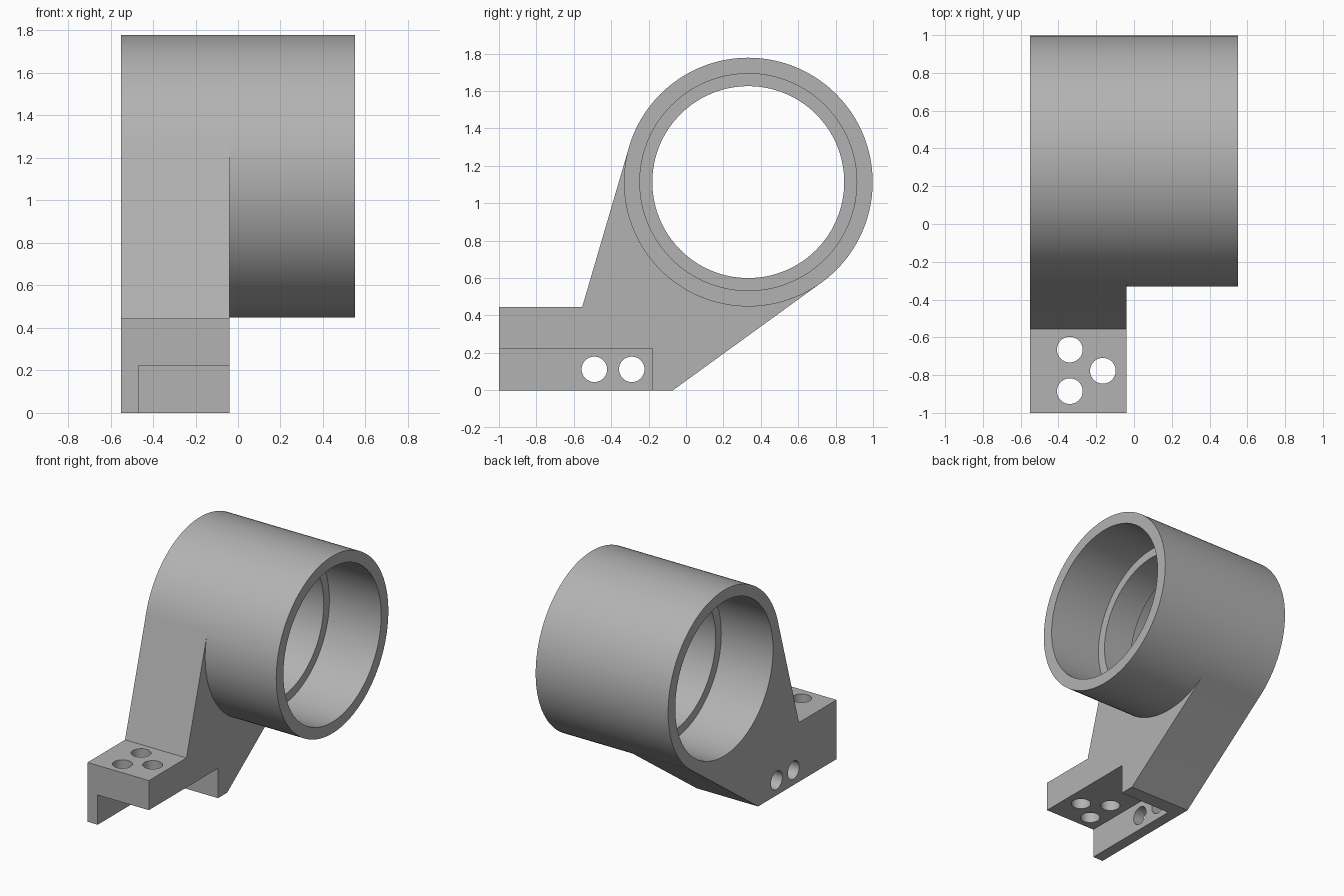
import bpy, bmesh, math
from mathutils import Matrix, Vector

if "Cube" in bpy.data.objects:
    bpy.data.objects.remove(bpy.data.objects["Cube"], do_unlink=True)

LEFT, RIGHT = -0.55, 0.55           # ends of the tube along x
ARM_INNER = -0.04                   # inner side of the arm
CENTRE = Vector((0.333, 1.113))     # tube axis in y, z
RADIUS, BORE, RIB = 0.665, 0.58, 0.513

grey = bpy.data.materials.new("grey")
grey.use_nodes = True
grey.diffuse_color = (0.45, 0.45, 0.45, 1)
grey.node_tree.nodes["Principled BSDF"].inputs["Base Color"].default_value = grey.diffuse_color


def finish(name, bm):
    bmesh.ops.recalc_face_normals(bm, faces=bm.faces)
    mesh = bpy.data.meshes.new(name)
    bm.to_mesh(mesh)
    bm.free()
    mesh.materials.append(grey)
    obj = bpy.data.objects.new(name, mesh)
    bpy.context.collection.objects.link(obj)
    return obj


def prism(name, outline, x0, x1):
    """Extrude a y-z outline along x."""
    bm = bmesh.new()
    face = bm.faces.new([bm.verts.new((x0, y, z)) for y, z in outline])
    new = bmesh.ops.extrude_face_region(bm, geom=[face])["geom"]
    bmesh.ops.translate(bm, vec=(x1 - x0, 0, 0),
                        verts=[v for v in new if isinstance(v, bmesh.types.BMVert)])
    return finish(name, bm)


def circle(radius, centre=CENTRE, count=128):
    steps = [2 * math.pi * i / count for i in range(count)]
    return [(centre[0] + radius * math.cos(a), centre[1] + radius * math.sin(a)) for a in steps]


def tangent(point, side):
    """Point where the line from an arm corner touches the tube."""
    d = Vector(point) - CENTRE
    a = math.atan2(d.y, d.x) + side * math.acos(RADIUS / d.length)
    return CENTRE + (RADIUS - 0.0005) * Vector((math.cos(a), math.sin(a)))


def combine(target, tool, operation):
    mod = target.modifiers.new(operation.title(), "BOOLEAN")
    mod.object, mod.operation, mod.solver = tool, operation, "EXACT"
    bpy.context.view_layer.objects.active = target
    bpy.ops.object.modifier_apply(modifier=mod.name)
    bpy.data.objects.remove(tool, do_unlink=True)


# Tube with the arm and foot joined to it
body = prism("clamp_bracket", circle(RADIUS), LEFT, RIGHT)
top_corner, low_corner = (-0.555, 0.445), (-0.07, 0)
arm = prism("arm", [(-1, 0), low_corner, tangent(low_corner, 1), CENTRE,
                    tangent(top_corner, -1), top_corner, (-1, 0.445)], LEFT, ARM_INNER)
combine(body, arm, "UNION")

# Through bore, wider at both ends to leave a central rib
combine(body, prism("rib_bore", circle(RIB), -1, 1), "DIFFERENCE")
for x0, x1 in ((-1, -0.12), (0.12, 1)):
    combine(body, prism("end_bore", circle(BORE), x0, x1), "DIFFERENCE")

# Channel under the foot, leaving a side wall
channel = [(-1.2, -0.2), (-0.18, -0.2), (-0.18, 0.223), (-1.2, 0.223)]
combine(body, prism("channel", channel, -0.465, 0.2), "DIFFERENCE")

# Two holes through the side wall
for y in (-0.49, -0.29):
    combine(body, prism("side_hole", circle(0.068, (y, 0.112), 48), -0.7, -0.4), "DIFFERENCE")

# Three holes through the foot
for x, y in ((-0.34, -0.665), (-0.34, -0.885), (-0.165, -0.777)):
    bm = bmesh.new()
    bmesh.ops.create_cone(bm, cap_ends=True, segments=48, radius1=0.068, radius2=0.068,
                          depth=0.5, matrix=Matrix.Translation((x, y, 0.35)))
    combine(body, finish("foot_hole", bm), "DIFFERENCE")

bpy.ops.object.select_all(action="DESELECT")
body.select_set(True)
bpy.context.view_layer.objects.active = body
bpy.ops.object.shade_smooth_by_angle(angle=math.radians(30))
